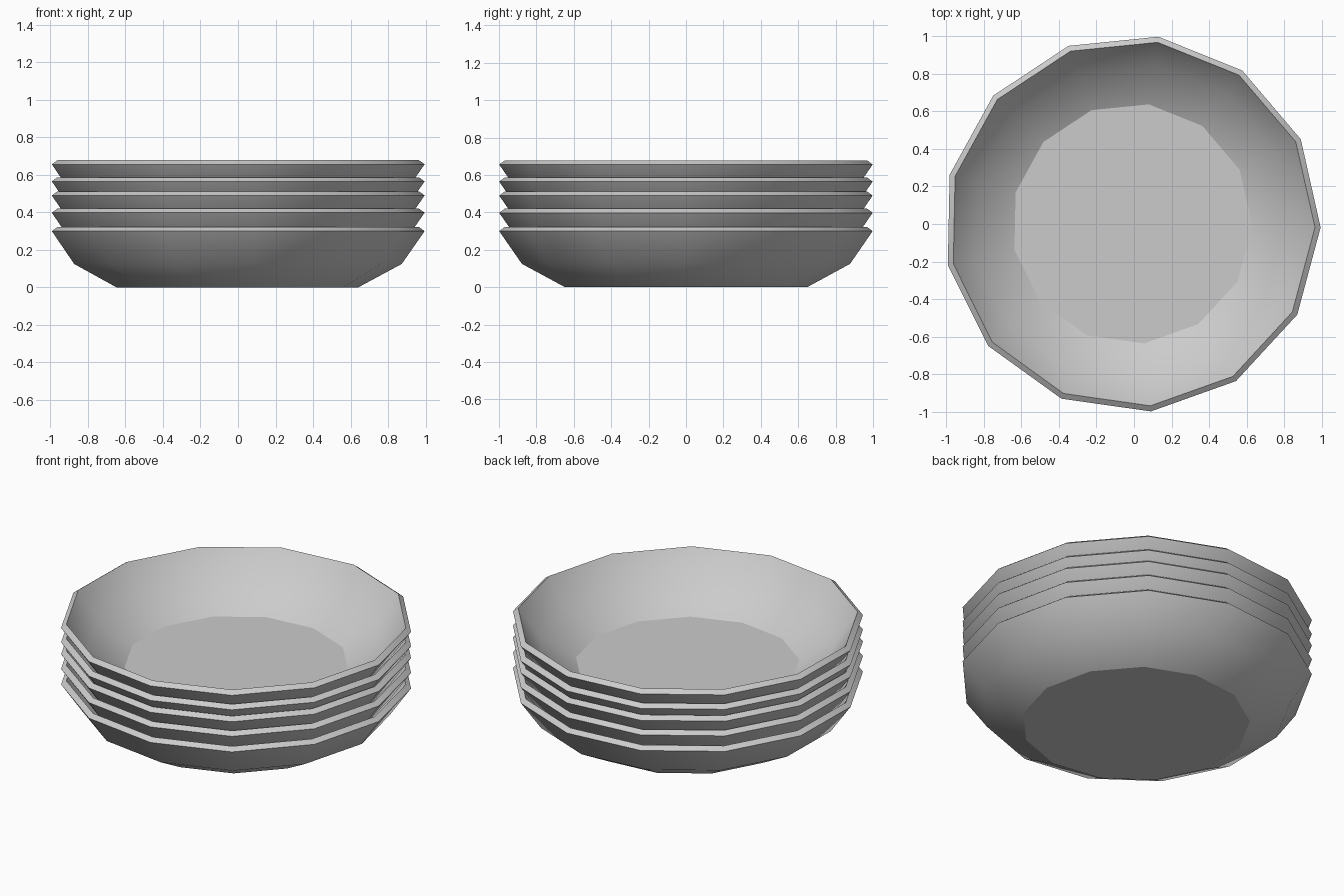
import bpy, bmesh, math

if "Cube" in bpy.data.objects:
    bpy.data.objects.remove(bpy.data.objects["Cube"])

SIDES = 13
START = math.radians(-1.15)
# Cross-section (radius, height): outside going up, over the rim, inside going down
PROFILE = [(0.652, 0.0), (0.884, 0.125), (1.006, 0.30),
           (0.976, 0.322), (0.855, 0.155), (0.642, 0.035)]
# Resting height of each bowl in the stack
HEIGHTS = [0.0, 0.098, 0.19, 0.265, 0.356]


def make_bowl(name, z):
    bm = bmesh.new()
    rings = []
    for r, h in PROFILE:
        rings.append([bm.verts.new((r * math.cos(START + i * math.tau / SIDES),
                                    r * math.sin(START + i * math.tau / SIDES), h))
                      for i in range(SIDES)])
    # Walls and slanted rim
    for a, b in zip(rings, rings[1:]):
        for i in range(SIDES):
            j = (i + 1) % SIDES
            bm.faces.new((a[i], a[j], b[j], b[i]))
    # Underside and inner floor
    bm.faces.new(rings[0][::-1])
    bm.faces.new(rings[-1])
    bmesh.ops.recalc_face_normals(bm, faces=bm.faces)
    mesh = bpy.data.meshes.new(name)
    bm.to_mesh(mesh)
    bm.free()
    bowl = bpy.data.objects.new(name, mesh)
    bowl.location = (-0.011, 0.002, z)
    bpy.context.collection.objects.link(bowl)
    # Soft walls, crisp rim and floor edges
    bpy.ops.object.select_all(action='DESELECT')
    bowl.select_set(True)
    bpy.context.view_layer.objects.active = bowl
    bpy.ops.object.shade_smooth_by_angle(angle=math.radians(29))


# Stack of nested bowls
for n, z in enumerate(HEIGHTS, 1):
    make_bowl(f"bowl_{n}", z)
